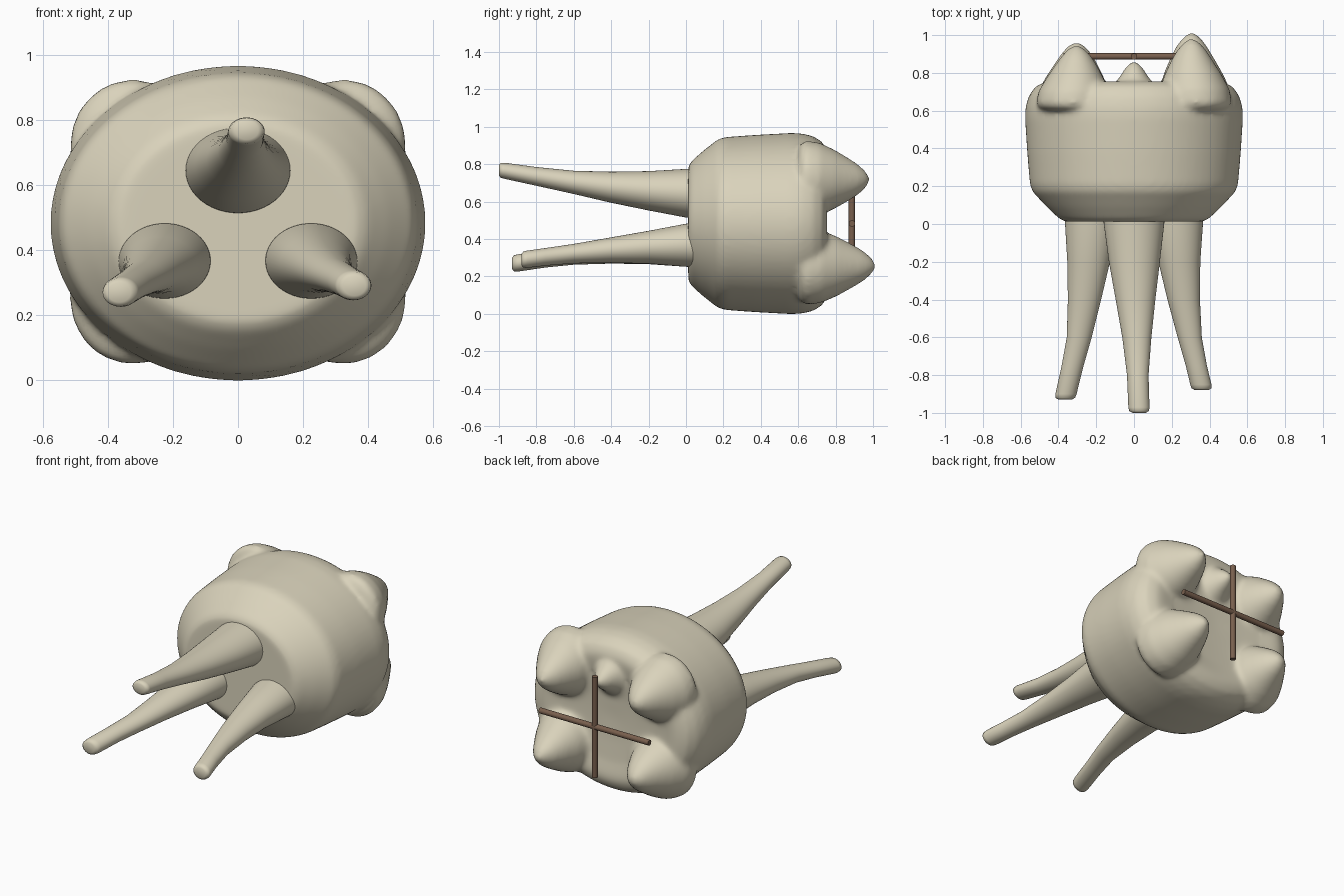
import bpy, bmesh, math

if "Cube" in bpy.data.objects:
    bpy.data.objects.remove(bpy.data.objects["Cube"])

def material(name, col):
    m = bpy.data.materials.new(name)
    m.diffuse_color = (*col, 1)
    m.use_nodes = True
    m.node_tree.nodes["Principled BSDF"].inputs["Base Color"].default_value = m.diffuse_color
    return m

ivory = material("ivory", (0.70, 0.65, 0.50))
brown = material("brown", (0.19, 0.115, 0.075))

def loft(bm, rings, n=48):
    """Skin ellipses (x, y, z, rx, rz) stacked along y and cap both ends."""
    loops = []
    for x, y, z, rx, rz in rings:
        loops.append([bm.verts.new((x + rx * math.cos(2 * math.pi * i / n), y,
                                    z + rz * math.sin(2 * math.pi * i / n))) for i in range(n)])
    for a, b in zip(loops, loops[1:]):
        for i in range(n):
            j = (i + 1) % n
            bm.faces.new((a[i], a[j], b[j], b[i]))
    bm.faces.new(loops[0])
    bm.faces.new(loops[-1])

def finish(bm, name, mat):
    bmesh.ops.recalc_face_normals(bm, faces=bm.faces)
    for f in bm.faces:
        f.smooth = True
    me = bpy.data.meshes.new(name)
    bm.to_mesh(me)
    bm.free()
    me.materials.append(mat)
    ob = bpy.data.objects.new(name, me)
    bpy.context.collection.objects.link(ob)
    return ob

def smooth_by_angle(ob, deg=40):
    bpy.ops.object.select_all(action='DESELECT')
    ob.select_set(True)
    bpy.context.view_layer.objects.active = ob
    bpy.ops.object.shade_smooth_by_angle(angle=math.radians(deg))

# crown body: elliptical profile, with a shallow dish on the chewing side
bm = bmesh.new()
profile = [(.012, .63), (.03, .69), (.09, .80), (.17, .93), (.21, .955), (.38, .98),
           (.56, 1.0), (.62, .995), (.68, .965), (.73, .90), (.755, .80), (.755, .72),
           (.74, .55), (.73, .3), (.725, .05)]
loft(bm, [(0, y, .483, .577 * s, .484 * s) for y, s in profile], 72)

# four cusps, each leaning inward towards its tip
for sx, sz, tip in ((1, -1, 1.012), (-1, -1, .962), (1, 1, .98), (-1, 1, .945)):
    rings = []
    for t, r, shift in ((0, .80, 0), (.05, .96, 0), (.12, 1.02, 0), (.3, .97, .004),
                        (.5, .80, .012), (.7, .58, .018), (.84, .41, .02),
                        (.94, .24, .02), (1, .08, .02)):
        rings.append((sx * (.325 - shift), .60 + t * (tip - .60), .487 + sz * (.235 - shift * .2),
                      .19 * r, .20 * r))
    loft(bm, rings, 40)

# small bump between the upper cusps
loft(bm, [(0, y, .74, r, r * 1.1) for y, r in
          ((.66, .13), (.74, .105), (.79, .07), (.83, .045), (.86, .015))], 24)
crown = finish(bm, "crown", ivory)
rm = crown.modifiers.new("fuse", 'REMESH')
rm.mode = 'VOXEL'
rm.voxel_size = .014
rm.use_smooth_shade = True
sm = crown.modifiers.new("soften", 'SMOOTH')
sm.factor = .5
sm.iterations = 12

# three tapering, curved roots
roots = {
    "upper_root": [(0, .05, .645, .163, .133), (0, 0, .645, .16, .13), (.002, -.2, .658, .135, .105),
                   (.008, -.4, .677, .105, .083), (.015, -.6, .703, .077, .062),
                   (.02, -.8, .735, .057, .05), (.026, -.97, .765, .056, .043),
                   (.027, -.99, .767, .052, .04), (.027, -1.0, .768, .035, .028)],
    "left_root": [(-.225, .05, .367, .143, .117), (-.225, 0, .367, .14, .115),
                  (-.24, -.2, .354, .113, .088), (-.262, -.4, .337, .088, .068),
                  (-.29, -.6, .315, .066, .052), (-.325, -.75, .295, .058, .047),
                  (-.36, -.9, .272, .056, .046), (-.364, -.92, .27, .052, .043),
                  (-.365, -.93, .27, .035, .03)],
    "right_root": [(.225, .05, .367, .143, .117), (.225, 0, .367, .14, .115),
                   (.24, -.2, .356, .111, .088), (.263, -.4, .341, .086, .068),
                   (.295, -.6, .322, .064, .052), (.33, -.75, .305, .056, .047),
                   (.354, -.85, .292, .056, .046), (.357, -.87, .29, .052, .043),
                   (.358, -.88, .29, .035, .03)],
}
for name, rings in roots.items():
    bm = bmesh.new()
    loft(bm, rings)
    ob = finish(bm, name, ivory)
    smooth_by_angle(ob, 60)

# crossed rods between the cusps
for name, length, rot in (("cross_rod", .745, (0, math.pi / 2, 0)), ("upright_rod", .62, (0, 0, 0))):
    bpy.ops.mesh.primitive_cylinder_add(vertices=16, radius=.017, depth=length,
                                        location=(0, .887, .483), rotation=rot)
    ob = bpy.context.object
    ob.name = name
    ob.data.materials.append(brown)
    smooth_by_angle(ob)
